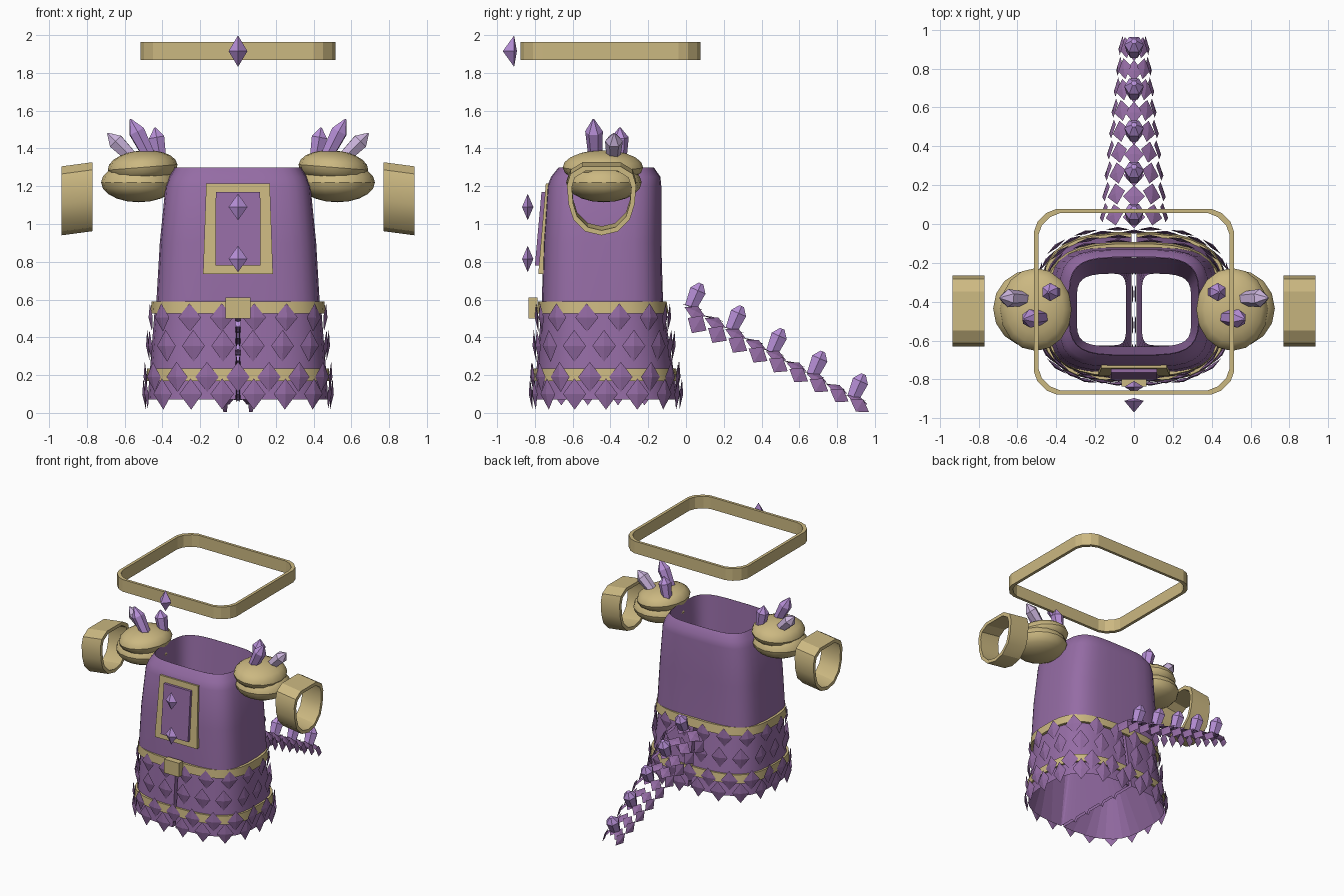
import bpy, bmesh, math
from mathutils import Vector, Matrix

cube = bpy.data.objects.get("Cube")
if cube:
    bpy.data.objects.remove(cube)


def material(name, rgb):
    m = bpy.data.materials.new(name)
    m.use_nodes = True
    color = (*rgb, 1)
    m.diffuse_color = color
    bsdf = next(n for n in m.node_tree.nodes if n.type == 'BSDF_PRINCIPLED')
    bsdf.inputs["Base Color"].default_value = color
    return m


GOLD = material("pale gold", (0.6, 0.48, 0.22))
CLOTH = material("purple cloth", (0.3, 0.15, 0.375))
CRYSTAL = material("violet crystal", (0.48, 0.28, 0.69))
PALE = material("pale crystal", (0.6, 0.46, 0.72))


def finish(name, bm, mat, smooth=False):
    bmesh.ops.recalc_face_normals(bm, faces=bm.faces)
    me = bpy.data.meshes.new(name)
    bm.to_mesh(me)
    bm.free()
    me.materials.append(mat)
    ob = bpy.data.objects.new(name, me)
    bpy.context.collection.objects.link(ob)
    if smooth:
        bpy.ops.object.select_all(action='DESELECT')
        ob.select_set(True)
        bpy.context.view_layer.objects.active = ob
        bpy.ops.object.shade_smooth_by_angle(angle=math.radians(30))


def loft(bm, rings, loop=False, caps=False):
    """Skin a list of equal point rings; loop joins the last to the first."""
    vs = [[bm.verts.new(p) for p in r] for r in rings]
    n = len(vs[0])
    for a, b in zip(vs, vs[1:] + (vs[:1] if loop else [])):
        for i in range(n):
            j = (i + 1) % n
            bm.faces.new((a[i], a[j], b[j], b[i]))
    if caps:
        bm.faces.new(vs[0])
        bm.faces.new(vs[-1])


def oval(z, hx, y0, y1, ex, cx=0, n=32):
    """Rounded rectangle (superellipse) lying flat at height z."""
    pts = []
    for i in range(n):
        a = 2 * math.pi * (i + 0.5) / n
        c, s = math.cos(a), math.sin(a)
        x = math.copysign(abs(c) ** (2 / ex), c) * hx
        y = math.copysign(abs(s) ** (2 / ex), s) * (y1 - y0) / 2
        pts.append(Vector((cx + x, (y0 + y1) / 2 + y, z)))
    return pts


def hip(z, grow=0.0):
    t = (0.58 - z) / 0.51
    return oval(z, 0.44 + 0.04 * t + grow, -0.765 - 0.04 * t - grow,
                -0.12 + 0.08 * t + grow, 3)


def half(ring, side):
    return [Vector((side * max(p.x, 0.012), p.y, p.z)) for p in ring]


def diamond(bm, c, normal, up, w, h, t):
    """Thin four-sided scale with a slightly raised middle."""
    n, u = Vector(normal).normalized(), Vector(up)
    u = (u - n * u.dot(n)).normalized()
    s = u.cross(n)
    c = Vector(c)
    rim = [bm.verts.new(c + d) for d in (u * h, s * w, -u * h, -s * w)]
    for tip in (bm.verts.new(c + n * t), bm.verts.new(c - n * t * 0.5)):
        for i in range(4):
            bm.faces.new((rim[i], rim[(i + 1) % 4], tip))


def crystal(name, base, tip, r, mat, blunt=0.1):
    """Six-sided prism widening upward, ending in a point."""
    base, tip = Vector(base), Vector(tip)
    rot = (tip - base).to_track_quat('Z', 'Y')
    bm = bmesh.new()
    rings = []
    for f, k in ((0, 0.75), (0.7, 1), (1, blunt)):
        rings.append([base.lerp(tip, f) + rot @ Vector(
            (math.cos(i * math.pi / 3) * r * k, math.sin(i * math.pi / 3) * r * k, 0))
            for i in range(6)])
    loft(bm, rings, caps=True)
    finish(name, bm, mat)


def box(name, x, y0, y1, z0, z1, mat, taper=1.0, lean=0.0):
    bm = bmesh.new()
    loft(bm, [[(-x, y0, z0), (x, y0, z0), (x, y1, z0), (-x, y1, z0)],
              [(-x * taper, y0 + lean, z1), (x * taper, y0 + lean, z1),
               (x * taper, y1 + lean, z1), (-x * taper, y1 + lean, z1)]], caps=True)
    finish(name, bm, mat)


# Torso wall, and a lining that narrows from the collar to the waist
bm = bmesh.new()
loft(bm, [oval(*r, 4) for r in (
    (0.56, 0.435, -0.765, -0.12), (0.9, 0.415, -0.755, -0.13),
    (1.2, 0.385, -0.735, -0.13), (1.25, 0.365, -0.715, -0.135),
    (1.3, 0.335, -0.675, -0.17))])
finish("torso", bm, CLOTH, True)
bm = bmesh.new()
loft(bm, [oval(1.3, 0.334, -0.674, -0.171, 4), oval(0.55, 0.295, -0.63, -0.255, 5)])
finish("torso_lining", bm, CLOTH, True)

# Belt and buckle
bm = bmesh.new()
loft(bm, [hip(0.525, 0.02), hip(0.59, 0.02), hip(0.59, 0), hip(0.525, 0)], loop=True)
finish("belt", bm, GOLD, True)
box("buckle", 0.065, -0.835, -0.785, 0.5, 0.61, GOLD)

# Legs: outer wall, lining, and hem band
for side, word in ((1, "left"), (-1, "right")):
    bm = bmesh.new()
    loft(bm, [half(hip(z), side) for z in (0.57, 0.3, 0.07)])
    finish(word + "_leg", bm, CLOTH, True)

    bm = bmesh.new()
    loft(bm, [half(hip(0.07), side),
              [Vector((side * p.x, p.y, p.z))
               for p in oval(0.5, 0.128, -0.625, -0.255, 6, cx=0.168)]])
    finish(word + "_leg_lining", bm, CLOTH)

    bm = bmesh.new()
    loft(bm, [half(hip(z, g), side) for z, g in
              ((0.17, 0.015), (0.235, 0.015), (0.235, 0), (0.17, 0))], loop=True)
    finish(word + "_hem_band", bm, GOLD, True)

# Rows of scales around the hips: height, count, offset, half width, half height
ROWS = ((0.505, 16, 0.5, 0.062, 0.075), (0.355, 18, 0.5, 0.062, 0.085),
        (0.19, 18, 0, 0.062, 0.08), (0.1, 18, 0.5, 0.062, 0.083))
bm = bmesh.new()
for z, count, shift, w, h in ROWS:
    path = hip(z, 0.018)
    path = path[24:] + path[:24]
    segs = list(zip(path, path[1:] + path[:1]))
    total = sum((b - a).length for a, b in segs)
    for k in range(count):
        d = (total * (k + shift) / count - path[0].x) % total
        for a, b in segs:
            length = (b - a).length
            if d <= length:
                break
            d -= length
        t = (b - a).normalized()
        diamond(bm, a.lerp(b, d / length), (t.y, -t.x, -0.08), (0, 0, 1), w, h, 0.013)
finish("hip_scales", bm, CLOTH)

# Scales lining the gap between the legs
bm = bmesh.new()
for z in (0.4, 0.25, 0.12):
    for y in (-0.66, -0.52, -0.36, -0.22):
        for side in (1, -1):
            diamond(bm, (0.008 * side, y, z), (-side, 0, 0), (0, 0, 1), 0.058, 0.08, 0.006)
finish("inner_leg_scales", bm, CLOTH)

# Chest panel: gold frame and inner plate
box("chest_frame", 0.185, -0.782, -0.74, 0.735, 1.215, GOLD, 0.91, 0.04)
box("chest_plate", 0.12, -0.80, -0.76, 0.78, 1.17, CLOTH, 0.98, 0.035)


def gem(name, y, z, h, front, back):
    """Faceted stone with points to the front and back."""
    bm = bmesh.new()
    rim = [bm.verts.new((x, y, z + dz)) for x, dz in
           ((0.05, 0), (0, h), (-0.05, 0), (0, -h))]
    for tip in (bm.verts.new((0, y - front, z)), bm.verts.new((0, y + back, z))):
        for i in range(4):
            bm.faces.new((rim[i], rim[(i + 1) % 4], tip))
    finish(name, bm, CRYSTAL)


gem("upper_chest_gem", -0.838, 1.09, 0.07, 0.03, 0.03)
gem("lower_chest_gem", -0.838, 0.815, 0.07, 0.03, 0.03)
gem("headband_gem", -0.91, 1.915, 0.083, 0.06, 0.015)

# Headband: square loop with cut corners
corner = [(0.515, 0.36), (0.497, 0.41), (0.45, 0.457), (0.40, 0.477)]
outline = []
for sx, sy, step in ((1, 1, 1), (-1, 1, -1), (-1, -1, 1), (1, -1, -1)):
    outline += [(sx * x, sy * y) for x, y in corner[::step]]
bm = bmesh.new()
loft(bm, [[(x * k, y * k - 0.4, z) for x, y in outline] for z, k in
          ((1.867, 1), (1.963, 1), (1.963, 0.955), (1.867, 0.955))], loop=True)
finish("headband", bm, GOLD)

# Shoulder pads, their crystals, and wrist cuffs
CUFF = [(-0.165, 0.14), (-0.1, 0.18), (0.1, 0.18), (0.165, 0.14), (0.183, 0.08),
        (0.175, -0.02), (0.15, -0.1), (0.085, -0.165), (0, -0.185),
        (-0.085, -0.165), (-0.15, -0.1), (-0.175, -0.02), (-0.183, 0.08)]
for side, word in ((1, "left"), (-1, "right")):
    for part, c, s, tilt in (
            ("lower_pad", (0.525, -0.435, 1.22), (0.2, 0.2, 0.105), 0.0),
            ("upper_pad", (0.505, -0.44, 1.3), (0.185, 0.213, 0.09), 0.08)):
        bm = bmesh.new()
        place = (Matrix.Translation((c[0] * side, c[1], c[2])) @
                 Matrix.Rotation(tilt * side, 4, 'Y') @ Matrix.Diagonal((*s, 1)))
        bmesh.ops.create_uvsphere(bm, u_segments=16, v_segments=10, radius=1, matrix=place)
        finish(word + "_" + part, bm, GOLD, True)

    for part, b, t, mat in (
            ("inner", (0.41, -0.35, 1.34), (0.44, -0.35, 1.51), CRYSTAL),
            ("tall", (0.46, -0.48, 1.34), (0.57, -0.49, 1.555), CRYSTAL),
            ("outer", (0.55, -0.385, 1.34), (0.69, -0.38, 1.48), PALE)):
        crystal(word + "_" + part + "_crystal", (b[0] * side, *b[1:]),
                (t[0] * side, *t[1:]), 0.047, mat)

    bm = bmesh.new()
    loft(bm, [[(side * x, y * k - 0.447, z * k + cz) for y, z in CUFF] for x, cz, k in
              ((0.77, 1.147, 1), (0.935, 1.125, 1), (0.935, 1.125, 0.86),
               (0.77, 1.147, 0.86))], loop=True)
    finish(word + "_cuff", bm, GOLD, True)

# Tail: arches of scales shrinking to the tip, a crystal on every other arch
bm = bmesh.new()
ARCHES = 9
for i in range(ARCHES):
    f = i / (ARCHES - 1)
    y, top = 0.035 + 0.86 * f, 0.56 - 0.48 * f
    rx, rz = 0.16 - 0.092 * f, 0.12 - 0.065 * f
    for k in range(-2, 3):
        a = math.radians(38 * k)
        n = Vector((math.sin(a), 0.3, math.cos(a)))
        diamond(bm, (rx * math.sin(a), y + 0.012 * abs(k), top - rz + rz * math.cos(a)),
                n, (0, 1, -0.6), 0.058 - 0.018 * f, 0.06, 0.008)
    if i % 2 == 0:
        crystal("tail_crystal_%d" % (i // 2 + 1), (0, y - 0.01, top),
                (0, y + 0.045, top + 0.125), 0.05, CRYSTAL, 0.3)
finish("tail_scales", bm, CLOTH)
